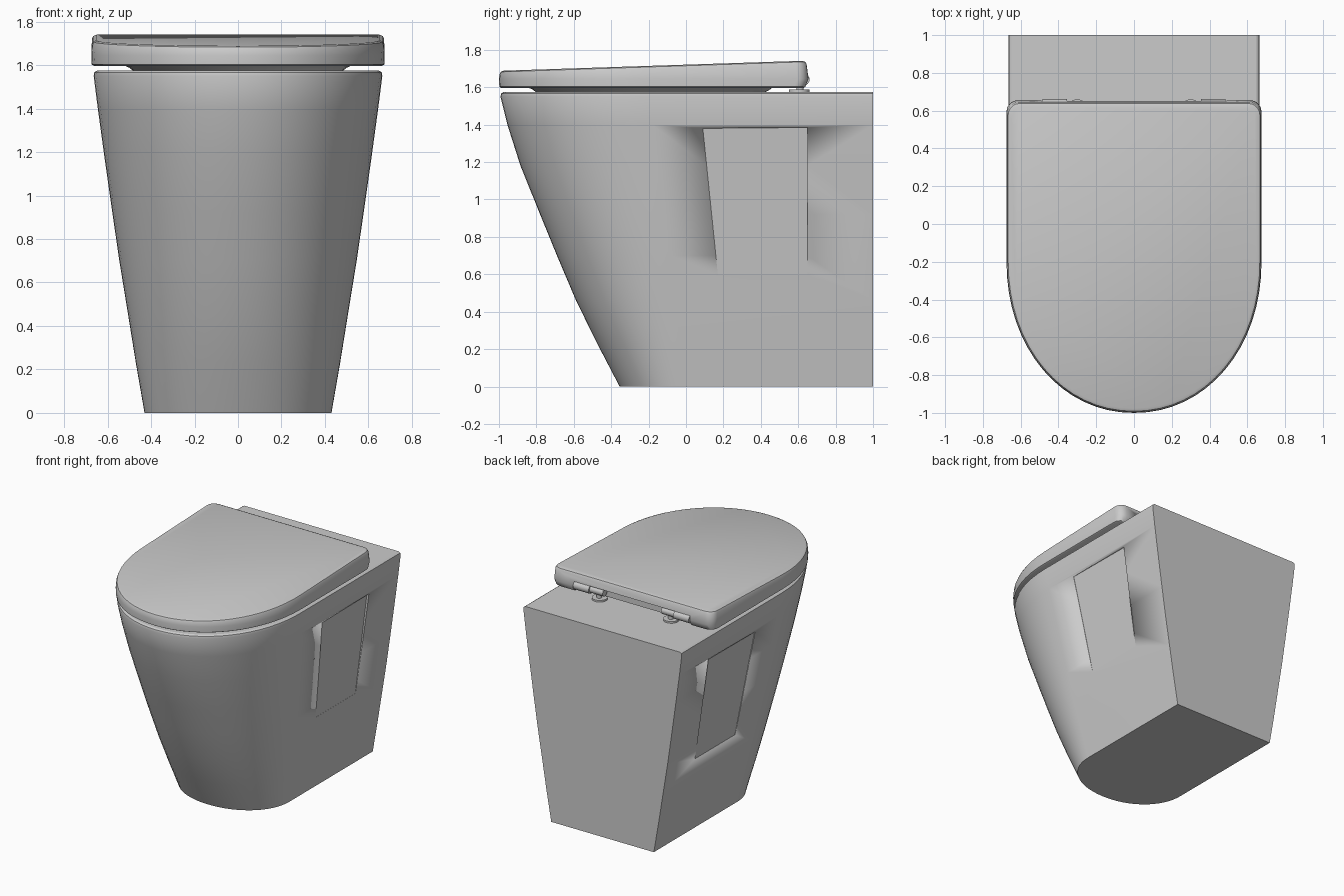
import bpy, bmesh, math
from mathutils import Vector

if "Cube" in bpy.data.objects:
    bpy.data.objects.remove(bpy.data.objects["Cube"])

ceramic = bpy.data.materials.new("light grey ceramic")
ceramic.use_nodes = True
GREY = (0.6, 0.6, 0.6, 1)
ceramic.diffuse_color = GREY
ceramic.node_tree.nodes["Principled BSDF"].inputs["Base Color"].default_value = GREY


def finish(name, bm, angle=30):
    bmesh.ops.recalc_face_normals(bm, faces=bm.faces[:])
    mesh = bpy.data.meshes.new(name)
    bm.to_mesh(mesh)
    bm.free()
    mesh.materials.append(ceramic)
    obj = bpy.data.objects.new(name, mesh)
    bpy.context.collection.objects.link(obj)
    smooth(obj, angle)
    return obj


def smooth(obj, angle=30):
    bpy.ops.object.select_all(action='DESELECT')
    bpy.context.view_layer.objects.active = obj
    obj.select_set(True)
    bpy.ops.object.shade_smooth_by_angle(angle=math.radians(angle))


def loft(name, rings, angle=30):
    """Skin a stack of closed rings and cap both ends."""
    bm = bmesh.new()
    loops = [[bm.verts.new(p) for p in ring] for ring in rings]
    n = len(loops[0])
    for a, b in zip(loops, loops[1:]):
        for i in range(n):
            j = (i + 1) % n
            bm.faces.new((a[i], a[j], b[j], b[i]))
    bm.faces.new(loops[0])
    bm.faces.new(loops[-1])
    return finish(name, bm, angle)


def d_outline(w, front, mid, back, corner=0, steps=32, power=0.97):
    """D-shaped plan: round front, straight sides, square or rounded back."""
    pts = []
    for i in range(steps + 1):
        t = math.pi * i / steps
        c, s = math.cos(t), math.sin(t)
        x = math.copysign(abs(c) ** power, c) * w
        pts.append((x, mid + (front - mid) * abs(s) ** power))
    if corner:
        for sx, start in ((-1, math.pi), (1, math.pi / 2)):
            for k in range(6):
                t = start - k * math.pi / 10
                pts.append((sx * (w - corner) + corner * math.cos(t),
                            back - corner + corner * math.sin(t)))
    else:
        pts += [(-w, back), (w, back)]
    return pts


def cut(target, cutter):
    """Subtract a cutter, bake the result and drop the cutter."""
    cutter.hide_render = True
    mod = target.modifiers.new("cut", 'BOOLEAN')
    mod.operation, mod.solver, mod.object = 'DIFFERENCE', 'EXACT', cutter
    bpy.ops.object.select_all(action='DESELECT')
    bpy.context.view_layer.objects.active = target
    target.select_set(True)
    # the cut comes first so that shading stays last
    bpy.ops.object.modifier_move_to_index(modifier=mod.name, index=0)
    bpy.ops.object.modifier_apply(modifier=mod.name)
    bpy.data.objects.remove(cutter)


def cylinder(name, radius, depth, location, along_x=False):
    bm = bmesh.new()
    bmesh.ops.create_cone(bm, cap_ends=True, segments=24, radius1=radius,
                          radius2=radius, depth=depth)
    for v in bm.verts:
        if along_x:
            v.co = Vector((v.co.z, v.co.x, v.co.y))
        v.co += Vector(location)
    return finish(name, bm)


# Pedestal: (height, half width, front, start of the front curve)
sections = [
    (0.00, 0.430, -0.355, 0.00), (0.23, 0.470, -0.475, -0.03),
    (0.46, 0.507, -0.588, -0.06), (0.70, 0.546, -0.690, -0.09),
    (0.92, 0.578, -0.780, -0.12), (1.18, 0.615, -0.885, -0.15),
    (1.40, 0.645, -0.955, -0.18), (1.55, 0.664, -0.992, -0.20),
    (1.567, 0.661, -0.988, -0.20), (1.575, 0.648, -0.975, -0.20)]
body = loft("pedestal", [[(x, y, z) for x, y in d_outline(w, f, m, 1.0)]
                         for z, w, f, m in sections])


def half_width(z):
    for a, b in zip(sections, sections[1:]):
        if a[0] <= z <= b[0]:
            return a[1] + (b[1] - a[1]) * (z - a[0]) / (b[0] - a[0])


# Shallow side recesses, fading out towards the bottom and front
corners = [(0.09, 1.38, 0.004), (0.65, 1.385, 0.016),
           (0.65, 0.60, 0.001), (0.17, 0.60, 0.001)]
for side in (-1, 1):
    inner = [(side * (half_width(z) - d), y, z) for y, z, d in corners]
    outer = [(side * 0.8, y, z) for y, z, d in corners]
    cut(body, loft("recess_cutter", [inner, outer]))

# Seat pad between the bowl rim and the lid
loft("seat_pad", [[(x, y, z) for x, y in d_outline(w, f, -0.15, b, 0.08)]
                  for z, w, f, b in [(1.572, 0.48, -0.80, 0.42),
                                     (1.588, 0.50, -0.82, 0.45),
                                     (1.605, 0.54, -0.86, 0.47)]])


# Lid, gently rising towards the back
def lid_top(y):
    return 1.688 + (y + 1) * 0.033


def lid_ring(inset, back, height):
    pts = d_outline(0.675 - inset, -1 + inset, -0.2, back, 0.06)
    return [(x, y, height(y)) for x, y in pts]


lid = loft("lid", [
    lid_ring(0.012, 0.630, lambda y: 1.597),
    lid_ring(0.002, 0.638, lambda y: 1.603),
    lid_ring(0.000, 0.655, lambda y: 1.645),
    lid_ring(0.003, 0.645, lambda y: lid_top(y) - 0.020),
    lid_ring(0.009, 0.638, lambda y: lid_top(y) - 0.006),
    lid_ring(0.024, 0.622, lid_top)], 40)

# Hinge slot along the rear underside of the lid
slot = [(-0.49, 0.585), (0.49, 0.585), (0.49, 0.75), (-0.49, 0.75)]
cut(lid, loft("slot_cutter", [[(x, y, z) for x, y in slot] for z in (1.55, 1.675)]))

# Hinges: lid barrel, fixed barrel, post and foot on each side
for side, label in ((1, "left"), (-1, "right")):
    cylinder(f"{label}_lid_barrel", 0.033, 0.13, (side * 0.42, 0.628, 1.642), True)
    cylinder(f"{label}_fixed_barrel", 0.027, 0.11, (side * 0.30, 0.622, 1.642), True)
    cylinder(f"{label}_hinge_post", 0.018, 0.07, (side * 0.30, 0.61, 1.61))
    cylinder(f"{label}_hinge_foot", 0.055, 0.014, (side * 0.30, 0.605, 1.581))
